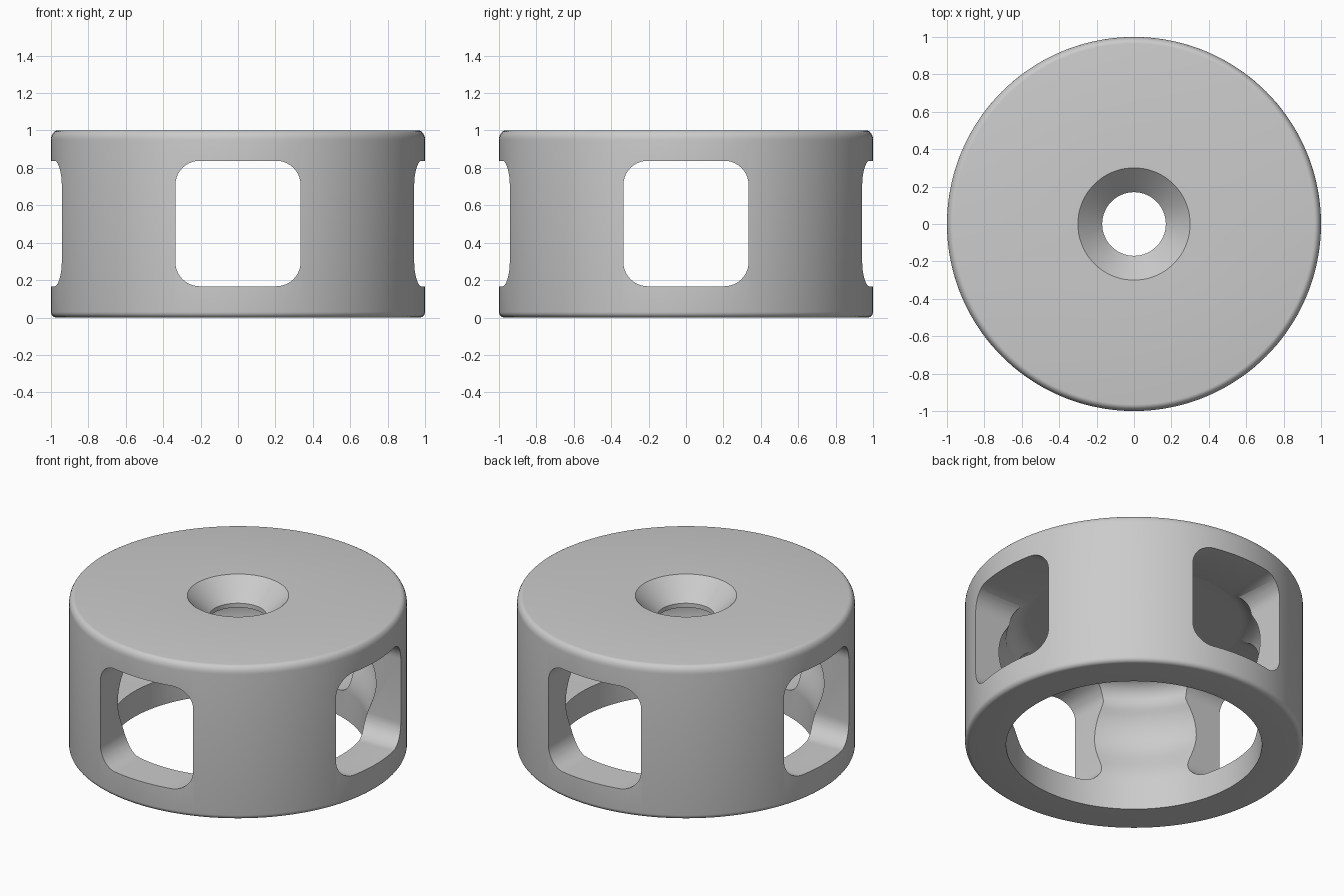
import bpy, bmesh, math
from mathutils import Matrix

old = bpy.data.objects.get("Cube")
if old:
    bpy.data.objects.remove(old, do_unlink=True)

SEGMENTS = 144
LIP = 0.757            # inner radius at the open bottom
CEILING = 0.842
ROOF_FILLET = 0.12


def make_material(name, color):
    mat = bpy.data.materials.new(name)
    mat.use_nodes = True
    mat.diffuse_color = color
    mat.node_tree.nodes["Principled BSDF"].inputs["Base Color"].default_value = color
    return mat


def make_object(name, bm):
    bmesh.ops.recalc_face_normals(bm, faces=bm.faces)
    mesh = bpy.data.meshes.new(name)
    bm.to_mesh(mesh)
    bm.free()
    obj = bpy.data.objects.new(name, mesh)
    bpy.context.collection.objects.link(obj)
    return obj


def arc(cx, cz, rx, rz, start, end, steps):
    """Points of an elliptical arc, angles in degrees."""
    points = []
    for i in range(steps + 1):
        a = math.radians(start + (end - start) * i / steps)
        points.append((cx + rx * math.cos(a), cz + rz * math.sin(a)))
    return points


def lathe(name, profile):
    """Spin a closed profile of (radius, height) around z."""
    bm = bmesh.new()
    verts = [bm.verts.new((r, 0, z)) for r, z in profile]
    edges = [bm.edges.new((v, verts[i - 1])) for i, v in enumerate(verts)]
    bmesh.ops.spin(bm, geom=verts + edges, cent=(0, 0, 0), axis=(0, 0, 1),
                   angle=math.tau, steps=SEGMENTS)
    bmesh.ops.remove_doubles(bm, verts=bm.verts, dist=0.0001)
    return make_object(name, bm)


def window_cutter(name, turn):
    """Rounded square bar running right through the housing."""
    half, low, high, r = 0.335, 0.167, 0.838, 0.13
    outline = []
    for cx, cz, start in ((half - r, high - r, 0), (r - half, high - r, 90),
                          (r - half, low + r, 180), (half - r, low + r, 270)):
        outline += arc(cx, cz, r, r, start, start + 90, 10)
    bm = bmesh.new()
    face = bm.faces.new([bm.verts.new((x, -1.3, z)) for x, z in outline])
    side = bmesh.ops.extrude_face_region(bm, geom=[face])["geom"]
    moved = [v for v in side if isinstance(v, bmesh.types.BMVert)]
    bmesh.ops.translate(bm, verts=moved, vec=(0, 2.6, 0))
    bmesh.ops.rotate(bm, verts=bm.verts, cent=(0, 0, 0),
                     matrix=Matrix.Rotation(turn, 3, "Z"))
    obj = make_object(name, bm)
    obj.hide_render = True
    return obj


# Outer wall with rounded rims
profile = [(LIP, 0)]
profile += arc(0.97, 0.03, 0.03, 0.03, -90, 0, 6)
profile += arc(0.965, 0.95, 0.035, 0.05, 0, 90, 6)

# Countersunk screw hole
profile += [(0.3, 1), (0.17, 0.87), (0.17, CEILING)]

# Rounded cavity roof
profile += arc(LIP - ROOF_FILLET, CEILING - ROOF_FILLET,
               ROOF_FILLET, ROOF_FILLET, 90, 0, 8)

# Bulged pocket that blends down into the straight lip
for i in range(1, 11):
    dz = 0.21 * (1 - i / 10)
    profile.append((0.5 + math.sqrt(0.333 ** 2 - dz ** 2), 0.5 + dz))
for i in range(1, 13):
    t = i / 12
    profile.append((LIP + 0.038 * (1 + math.cos(math.pi * t)), 0.5 - 0.31 * t))

housing = lathe("housing", profile)

# Four side windows from two crossing cutters
for name, turn in (("window_cutter_front", 0), ("window_cutter_side", math.pi / 2)):
    cutter = window_cutter(name, turn)
    mod = housing.modifiers.new(name, "BOOLEAN")
    mod.operation = "DIFFERENCE"
    mod.solver = "EXACT"
    mod.object = cutter
    bpy.context.view_layer.update()
    evaluated = housing.evaluated_get(bpy.context.evaluated_depsgraph_get())
    cut_mesh = bpy.data.meshes.new_from_object(evaluated)
    housing.modifiers.clear()
    housing.data = cut_mesh
    bpy.data.objects.remove(cutter, do_unlink=True)

# Colour and smooth shading
housing.data.materials.clear()
housing.data.materials.append(make_material("light_grey", (0.6, 0.6, 0.6, 1)))
for polygon in housing.data.polygons:
    polygon.material_index = 0
bpy.ops.object.select_all(action="DESELECT")
housing.select_set(True)
bpy.context.view_layer.objects.active = housing
bpy.ops.object.shade_smooth_by_angle(angle=math.radians(30))
